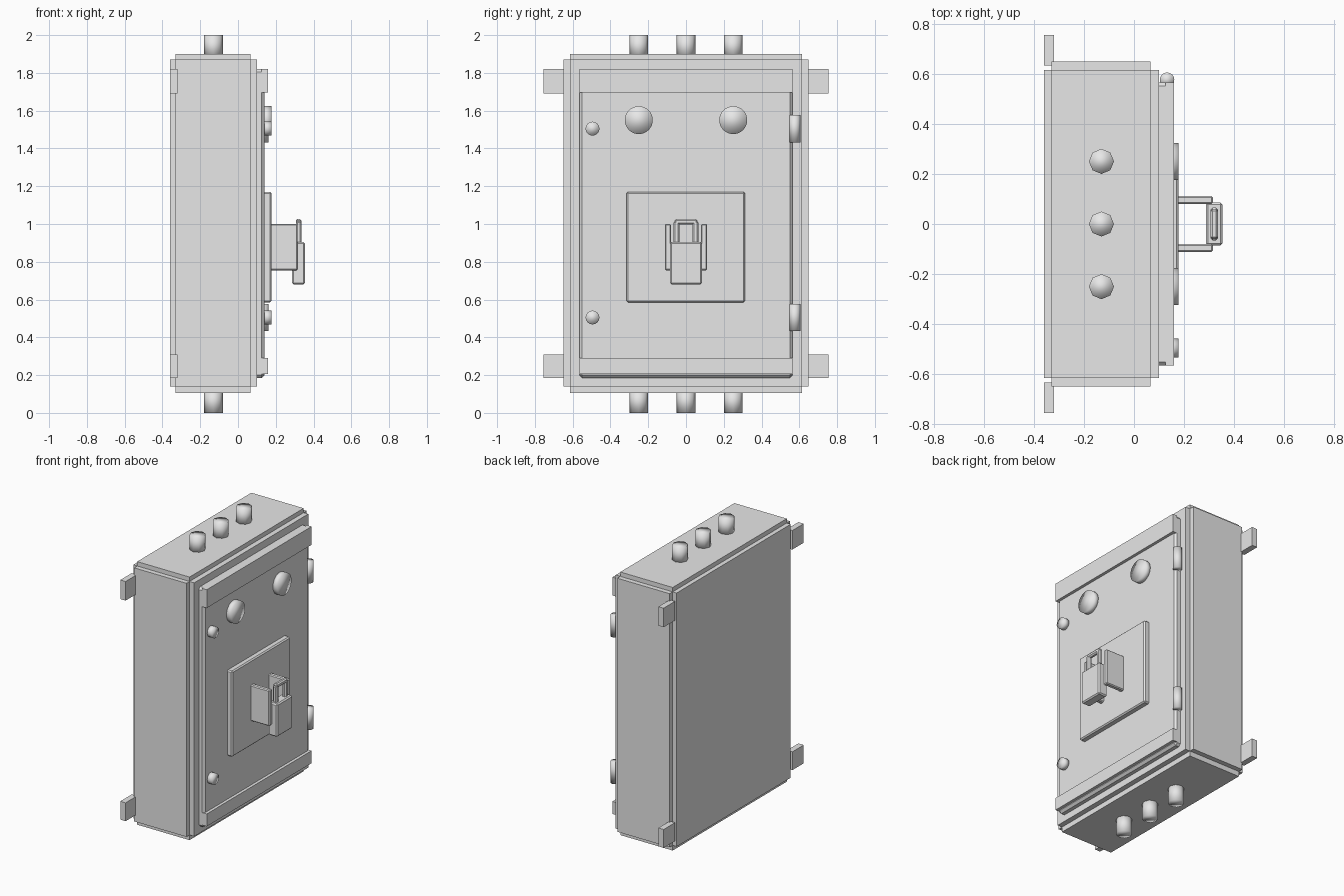
import bpy

cube = bpy.data.objects.get("Cube")
if cube:
    bpy.data.objects.remove(cube, do_unlink=True)

grey = bpy.data.materials.new("light grey metal")
grey.use_nodes = True
colour = (0.8, 0.8, 0.8, 1)
grey.diffuse_color = colour
grey.node_tree.nodes["Principled BSDF"].inputs["Base Color"].default_value = colour


def box(name, x, y, z, bevel=0):
    """Box from (min, max) ranges, with optional chamfered edges."""
    bpy.ops.mesh.primitive_cube_add(size=1, location=[sum(r) / 2 for r in (x, y, z)])
    ob = bpy.context.object
    ob.name = name
    ob.scale = [r[1] - r[0] for r in (x, y, z)]
    bpy.ops.object.transform_apply(location=False, rotation=False, scale=True)
    ob.data.materials.append(grey)
    if bevel:
        mod = ob.modifiers.new("chamfer", "BEVEL")
        mod.width = bevel
        mod.segments = 1
    return ob


def rod(name, centre, radius, length, sides, along_x=False):
    """Cylinder with soft shading, upright or pointing out of the door."""
    bpy.ops.mesh.primitive_cylinder_add(vertices=sides, radius=radius, depth=length,
                                        location=centre,
                                        rotation=(0, 1.5708 if along_x else 0, 0))
    ob = bpy.context.object
    ob.name = name
    ob.data.materials.append(grey)
    bpy.ops.object.shade_smooth()


# Cabinet: a core with a raised panel on each side, leaving stepped edges
inner_x, inner_y, inner_z = (-0.33, 0.065), (-0.615, 0.615), (0.14, 1.87)
box("cabinet_front_back", (-0.36, 0.10), inner_y, inner_z)
box("cabinet_sides", inner_x, (-0.648, 0.648), inner_z)
box("cabinet_top_bottom", inner_x, inner_y, (0.105, 1.90))

# Door and its two cross strips
box("door", (0.085, 0.14), (-0.565, 0.565), (0.185, 1.82), 0.015)
box("door_top_strip", (0.125, 0.16), (-0.565, 0.565), (1.695, 1.82))
box("door_bottom_strip", (0.125, 0.16), (-0.565, 0.565), (0.205, 0.29))

# Cable glands above and below
for y in (-0.25, 0, 0.25):
    rod("gland_top", (-0.13, y, 1.94), 0.05, 0.12, 8)
    rod("gland_bottom", (-0.13, y, 0.06), 0.05, 0.12, 8)

# Wall mounting lugs
for side in (-1, 1):
    for z in ((0.185, 0.31), (1.69, 1.82)):
        box("mounting_lug", (-0.36, -0.32), sorted((side * 0.632, side * 0.755)), z)

# Hinges, lock screws and indicator lamps
for z in (0.505, 1.505):
    rod("hinge", (0.132, 0.576, z), 0.029, 0.145, 16)
    rod("door_screw", (0.155, -0.495, z), 0.037, 0.045, 16, True)
for y in (-0.25, 0.25):
    rod("indicator_lamp", (0.152, y, 1.55), 0.074, 0.05, 32, True)

# Switch plate with two cheeks
box("switch_plate", (0.13, 0.177), (-0.315, 0.312), (0.585, 1.17), 0.008)
for side in (-1, 1):
    box("switch_cheek", (0.165, 0.315), sorted((side * 0.08, side * 0.112)), (0.755, 1.0), 0.006)

# Padlock: body, two shackle legs and the bow joining them
box("lock_body", (0.287, 0.354), (-0.085, 0.085), (0.68, 0.905), 0.008)
for side in (-1, 1):
    box("shackle_leg", (0.306, 0.335), sorted((side * 0.034, side * 0.065)), (0.89, 1.015), 0.008)
box("shackle_bow", (0.306, 0.335), (-0.06, 0.06), (0.997, 1.027), 0.008)
